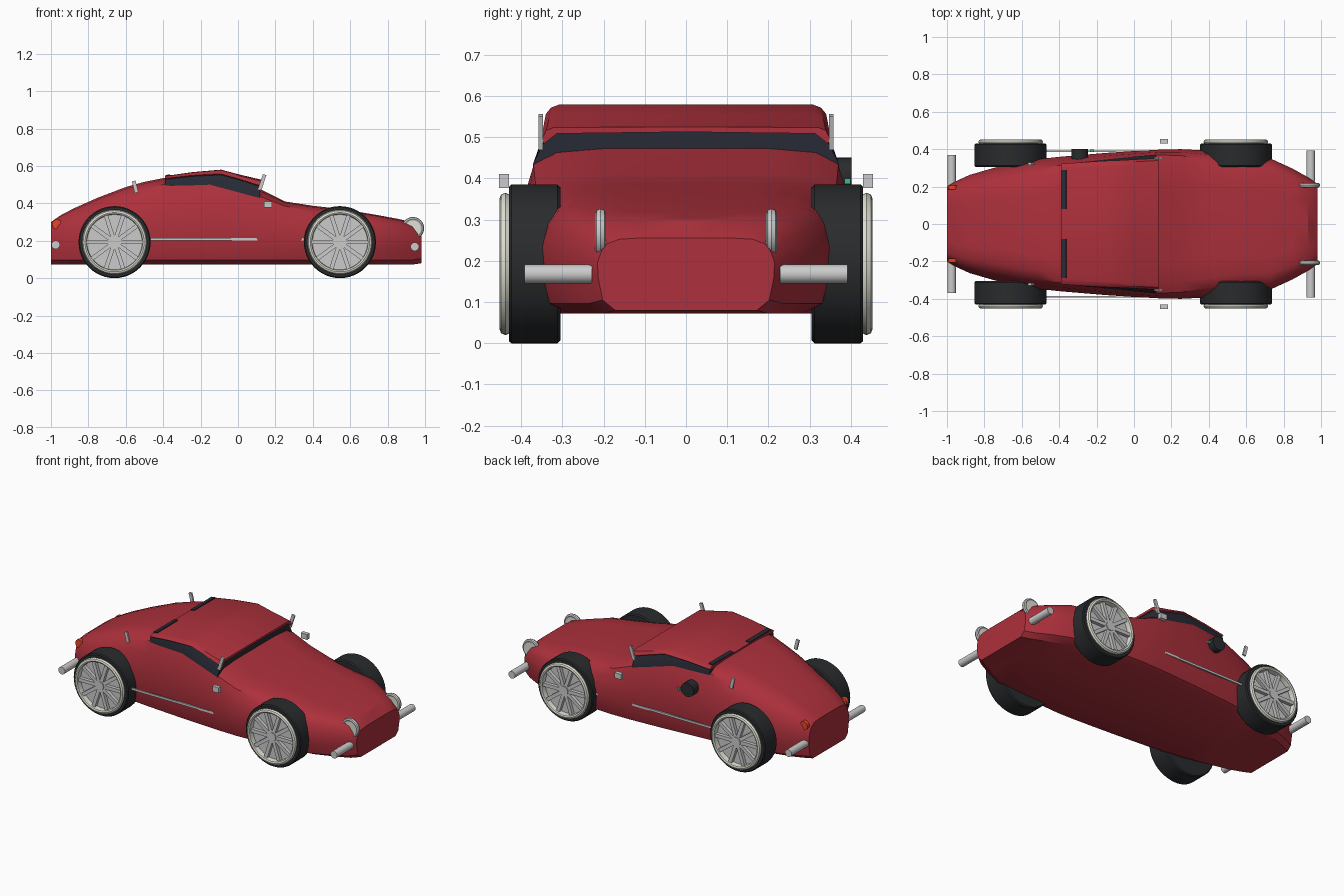
import bpy, bmesh, math
from mathutils import Matrix, Vector

if "Cube" in bpy.data.objects:
    bpy.data.objects.remove(bpy.data.objects["Cube"])


def material(name, rgb):
    m = bpy.data.materials.new(name)
    m.diffuse_color = (*rgb, 1)
    m.use_nodes = True
    m.node_tree.nodes["Principled BSDF"].inputs["Base Color"].default_value = m.diffuse_color
    return m


RED = material("red_paint", (0.42, 0.03, 0.045))
BLACK = material("black_rubber", (0.022, 0.024, 0.026))
GLASS = material("dark_glass", (0.02, 0.024, 0.035))
CHROME = material("pale_chrome", (0.75, 0.75, 0.66))
LAMP_RED = material("lamp_red", (0.8, 0.06, 0.02))
GREEN = material("green", (0.05, 0.5, 0.25))


def finish(name, bm, mat=None):
    bmesh.ops.recalc_face_normals(bm, faces=bm.faces)
    mesh = bpy.data.meshes.new(name)
    bm.to_mesh(mesh)
    bm.free()
    ob = bpy.data.objects.new(name, mesh)
    bpy.context.collection.objects.link(ob)
    if mat:
        mesh.materials.append(mat)
    return ob


def skin(bm, rings, closed=False):
    n = len(rings[0])
    pairs = list(zip(rings, rings[1:])) + ([(rings[-1], rings[0])] if closed else [])
    for a, b in pairs:
        for i in range(n):
            j = (i + 1) % n
            bm.faces.new((a[i], a[j], b[j], b[i]))


def loft(name, sections, mat):
    """sections: (x, half profile running from bottom centre to top centre)"""
    bm = bmesh.new()
    rings = []
    for x, half in sections:
        full = half + [(-y, z) for y, z in half[-2:0:-1]]
        rings.append([bm.verts.new((x, y, z)) for y, z in full])
    skin(bm, rings)
    bm.faces.new(rings[0])
    bm.faces.new(rings[-1])
    return finish(name, bm, mat)


def lathe(name, profile, x, z, side, mat=None, steps=40):
    """closed (radius, y) profile turned about a crosswise axis"""
    bm = bmesh.new()
    rings = []
    for k in range(steps):
        a = 2 * math.pi * k / steps
        rings.append([bm.verts.new((x + r * math.cos(a), side * y, z + r * math.sin(a)))
                      for r, y in profile])
    skin(bm, rings, closed=True)
    return finish(name, bm, mat)


def rod(name, r, y0, y1, x, z, side, mat=None, steps=24):
    bm = bmesh.new()
    at = Matrix.Translation((x, side * (y0 + y1) / 2, z)) @ Matrix.Rotation(math.pi / 2, 4, "X")
    bmesh.ops.create_cone(bm, cap_ends=True, segments=steps, radius1=r, radius2=r,
                          depth=y1 - y0, matrix=at)
    return finish(name, bm, mat)


def box(name, centre, size, tilt=0, mat=None):
    bm = bmesh.new()
    at = Matrix.Translation(centre) @ Matrix.Rotation(tilt, 4, "Y") @ Matrix.Diagonal((*size, 1))
    bmesh.ops.create_cube(bm, size=1, matrix=at)
    return finish(name, bm, mat)


# body shell: x, half width, shoulder half width, shoulder z, top z
STATIONS = [
    (-1.0, .20, .175, .275, .30), (-.95, .23, .20, .305, .335), (-.88, .262, .22, .34, .372),
    (-.75, .30, .25, .39, .43), (-.60, .333, .28, .445, .487), (-.50, .348, .295, .475, .515),
    (-.39, .36, .315, .502, .537),
    (-.15, .38, .343, .506, .518), (0.0, .39, .358, .466, .495), (.13, .397, .37, .432, .47),
    (.25, .40, .365, .385, .41), (.40, .392, .34, .36, .387), (.55, .377, .315, .343, .37),
    (.73, .35, .31, .32, .34), (.85, .295, .26, .295, .318), (.93, .25, .22, .275, .30),
    (.98, .215, .19, .242, .256)]


def body_half(w, bw, bz, tz, zb):
    return [(0, zb), (.8 * w, zb), (.94 * w, zb + .025), (.992 * w, .16), (w, .16 + (bz - .16) * .45),
            (w * .55 + bw * .45, .16 + (bz - .16) * .82), (bw, bz),
            (bw * .85, bz + (tz - bz) * .75), (bw * .55, tz), (0, tz)]


loft("body", [(x, body_half(w, bw, bz, tz, .08 if x > .95 else .072))
              for x, w, bw, bz, tz in STATIONS], RED)

# cabin: x, belt half width, belt z, roof half width, roof side z, roof top z
CABIN = [(-.39, .318, .505, .318, .533, .546), (-.25, .334, .506, .328, .549, .566),
         (-.15, .345, .507, .334, .555, .575), (-.09, .351, .49, .336, .557, .580),
         (0.0, .360, .467, .341, .532, .556), (.118, .371, .436, .348, .491, .525)]
loft("cabin_glass", [(x, [(0, .42), (bw, bz - .012), (bw, bz), (rw - .005, sz),
                          (.9 * rw, tz - .012), (0, tz - .01)])
                     for x, bw, bz, rw, sz, tz in CABIN], GLASS)
loft("roof", [(x + (.012 if x > .1 else 0),
               [(0, tz - .012), (.9 * rw, tz - .016), (rw - .004, sz - .006), (rw + .004, sz),
                (.975 * rw, tz - .008), (.92 * rw, tz - .001), (0, tz)])
              for x, bw, bz, rw, sz, tz in CABIN], RED)

TYRE = [(.1, .305), (.186, .305), (.1925, .312), (.1925, .424), (.187, .43), (.166, .43),
        (.16, .40), (.1, .40)]
RIM = [(.155, .40), (.169, .43), (.173, .438), (.168, .449), (.158, .453), (.15, .449), (.146, .40)]
RING = [(.049 + .011 * math.cos(t * math.pi / 4), .2075 + .013 * math.sin(t * math.pi / 4))
        for t in range(8)]

for side, tag in ((1, "left"), (-1, "right")):
    # wheels
    for x, end in ((.545, "front"), (-.66, "rear")):
        n = f"{end}_{tag}"
        z = .1925
        lathe("tyre_" + n, TYRE, x, z, side, BLACK, 48)
        rod("tyre_inner_" + n, .12, .306, .395, x, z, side, BLACK)
        lathe("rim_" + n, RIM, x, z, side, CHROME, 48)
        rod("wheel_disc_" + n, .152, .39, .417, x, z, side, None, 40)
        rod("hub_" + n, .028, .41, .443, x, z, side)
        bm = bmesh.new()
        for k in range(10):
            at = (Matrix.Translation((x, side * .427, z)) @ Matrix.Rotation(k * math.pi / 5, 4, "Y")
                  @ Matrix.Translation((.085, 0, 0)) @ Matrix.Diagonal((.13, .022, .022, 1)))
            bmesh.ops.create_cube(bm, size=1, matrix=at)
        finish("spokes_" + n, bm)
    # lamps
    lathe("headlight_ring_" + tag, RING, .935, .267, side, None, 32)
    rod("headlight_lens_" + tag, .048, .198, .217, .935, .267, side, CHROME, 32)
    rod("tail_light_" + tag, .026, .185, .207, -.968, .288, side, LAMP_RED)
    # bumper bars
    rod("front_bumper_" + tag, .023, .228, .392, .945, .168, side)
    rod("rear_bumper_" + tag, .023, .20, .37, -.975, .178, side)
    # side trim, mirrors and pillars
    box("sill_trim_" + tag, (-.07, side * .389, .207), (.86, .009, .013))
    box("mirror_" + tag, (.16, side * .442, .394), (.044, .024, .034))
    box("windscreen_post_" + tag, (.129, side * .353, .513), (.02, .011, .085), .32)
    box("rear_post_" + tag, (-.55, side * .322, .488), (.02, .011, .065), -.25)
    # rear roof vents
    box("roof_vent_" + tag, (-.375, side * .185, .549), (.026, .21, .008), -.14, GLASS)

# fuel cap and its small catch, on one side only
rod("fuel_cap", .044, .345, .402, -.29, .407, 1, BLACK)
box("fuel_cap_catch", (-.225, .392, .393), (.02, .014, .014), 0, GREEN)

# smooth shading with crisp edges
for ob in bpy.context.collection.objects:
    ob.select_set(True)
    bpy.context.view_layer.objects.active = ob
bpy.ops.object.shade_smooth_by_angle(angle=math.radians(28))
